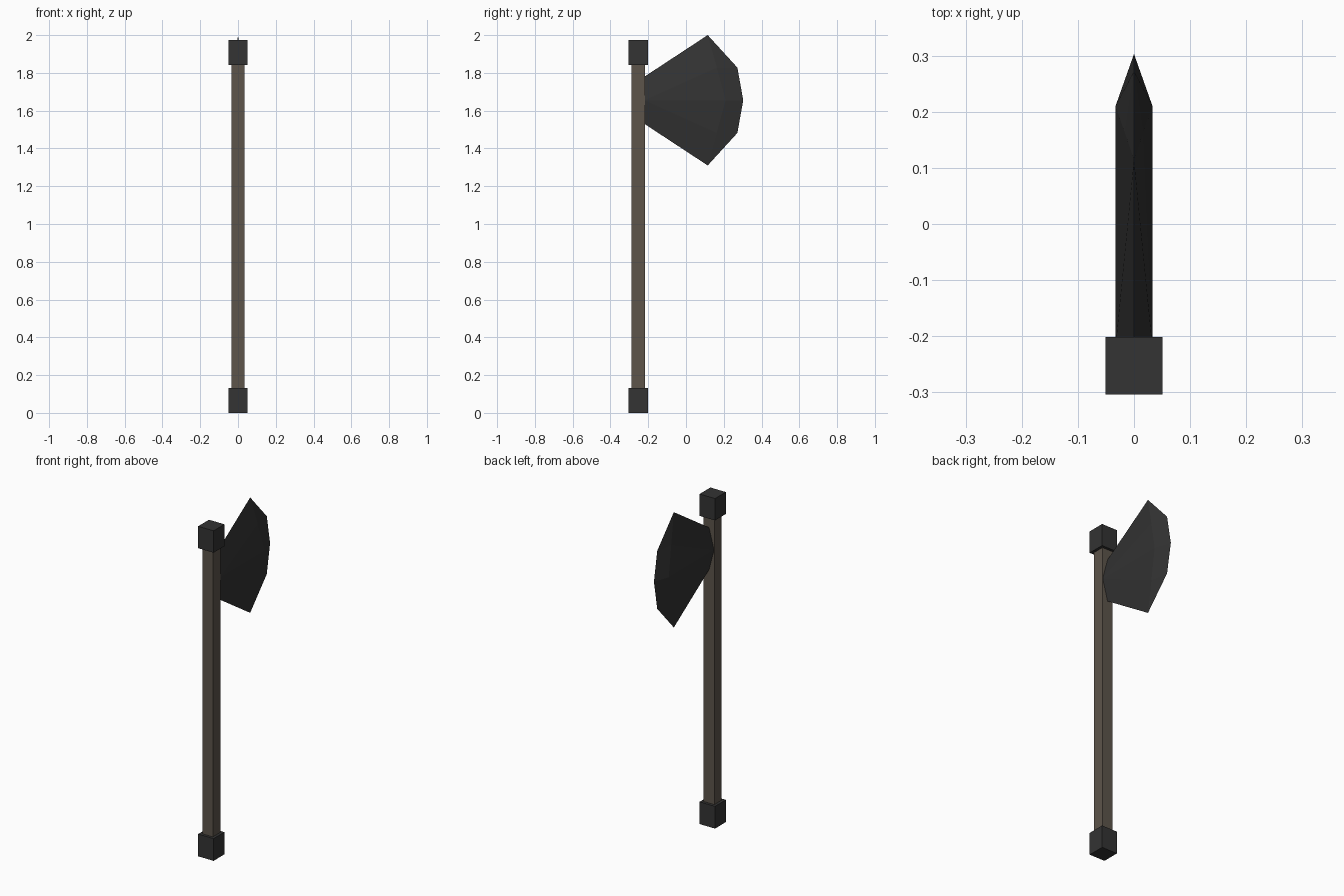
import bpy, bmesh

if "Cube" in bpy.data.objects:
    bpy.data.objects.remove(bpy.data.objects["Cube"])


def material(name, rgb):
    m = bpy.data.materials.new(name)
    m.diffuse_color = (*rgb, 1)
    m.use_nodes = True
    m.node_tree.nodes["Principled BSDF"].inputs["Base Color"].default_value = m.diffuse_color
    return m


WOOD = material("wood", (0.11, 0.09, 0.07))
IRON = material("dark_iron", (0.033, 0.033, 0.033))
SHAFT_Y = -0.2525
MID_Z = 1.655


def finish(name, bm, mat):
    bmesh.ops.recalc_face_normals(bm, faces=bm.faces)
    me = bpy.data.meshes.new(name)
    bm.to_mesh(me)
    bm.free()
    me.materials.append(mat)
    ob = bpy.data.objects.new(name, me)
    bpy.context.collection.objects.link(ob)
    return ob


def post(name, half, z0, z1, mat):
    bm = bmesh.new()
    bmesh.ops.create_cube(bm, size=1)
    bmesh.ops.scale(bm, vec=(2 * half, 2 * half, z1 - z0), verts=bm.verts)
    bmesh.ops.translate(bm, vec=(0, SHAFT_Y, (z0 + z1) / 2), verts=bm.verts)
    return finish(name, bm, mat)


# Square shaft with a square cap at each end
post("handle", 0.035, 0.10, 1.88, WOOD)
post("bottom_cap", 0.051, 0.0, 0.133, IRON)
post("top_cap", 0.051, 1.843, 1.974, IRON)

# Axe blade: one quarter (x > 0, upper half), mirrored across x and z
quarter = {
    "root_ridge": (0.033, -0.22, 0),
    "root_top": (0, -0.22, 0.125),
    "root_mid": (0, -0.22, 0),
    "ridge": (0.033, 0.21, 0),
    "shoulder": (0.0165, 0.163, 0.173),
    "tip": (0, 0.115, 0.345),
    "edge": (0, 0.272, 0.173),
    "front": (0, 0.303, 0),
}
faces = [
    ("root_ridge", "ridge", "shoulder"),
    ("root_ridge", "shoulder", "tip", "root_top"),
    ("ridge", "front", "edge", "shoulder"),
    ("shoulder", "edge", "tip"),
    ("root_mid", "root_ridge", "root_top"),
]
bm = bmesh.new()
for sx in (1, -1):
    for sz in (1, -1):
        v = {k: bm.verts.new((sx * x, y, MID_Z + sz * z))
             for k, (x, y, z) in quarter.items()}
        for f in faces:
            bm.faces.new([v[k] for k in f])
bmesh.ops.remove_doubles(bm, verts=bm.verts, dist=1e-4)
finish("axe_blade", bm, IRON)
